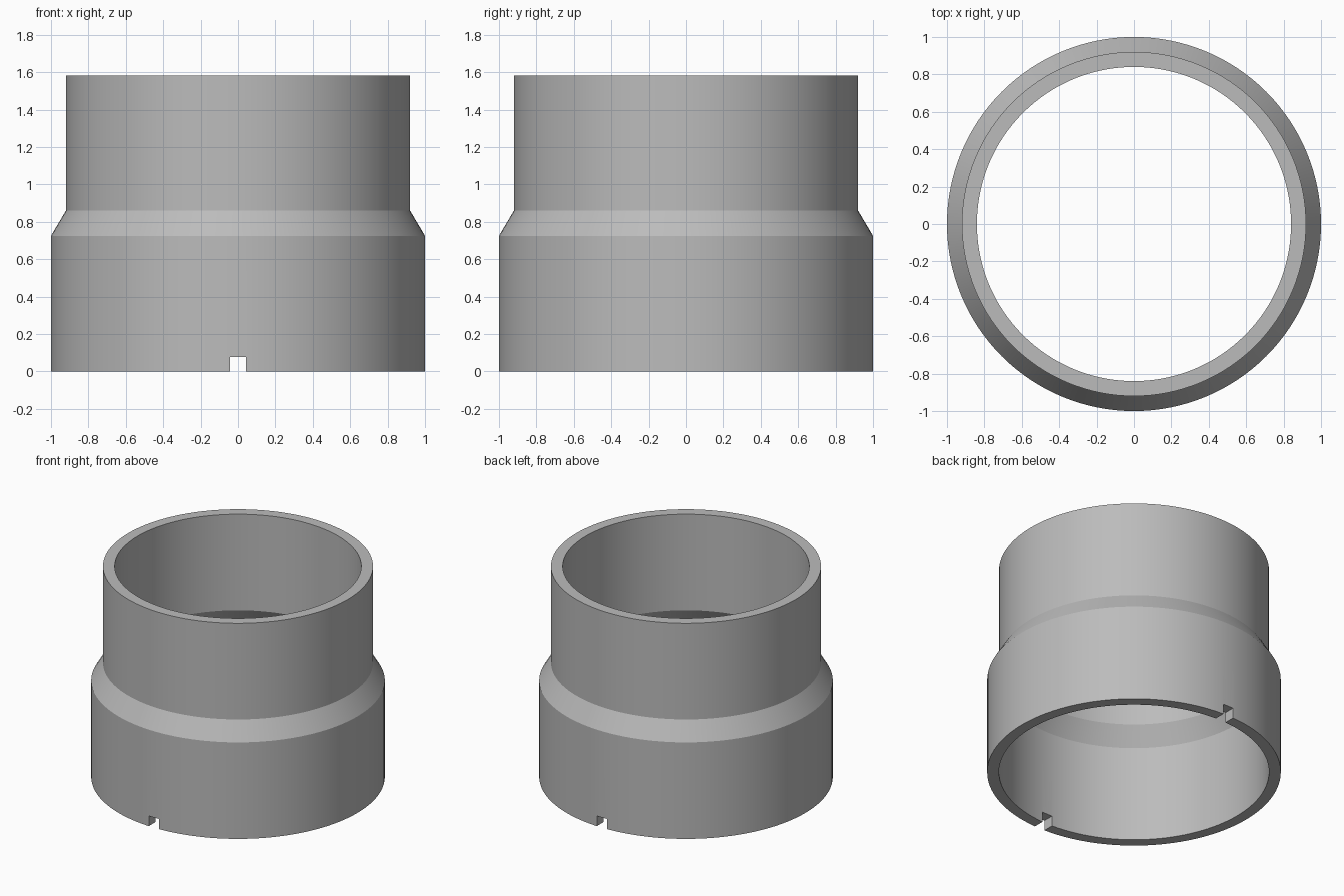
import bpy
import bmesh
import math

SEGMENTS = 128

default = bpy.data.objects.get("Cube")
if default:
    bpy.data.objects.remove(default, do_unlink=True)

# Plain grey material
grey = bpy.data.materials.new("plain_grey")
grey.use_nodes = True
colour = (0.5, 0.5, 0.5, 1.0)
grey.diffuse_color = colour
grey.node_tree.nodes["Principled BSDF"].inputs["Base Color"].default_value = colour


def lathe(name, profile):
    """Revolve a closed (radius, height) profile about z."""
    bm = bmesh.new()
    rings = []
    for i in range(SEGMENTS):
        a = 2 * math.pi * i / SEGMENTS
        rings.append([bm.verts.new((r * math.cos(a), r * math.sin(a), z))
                      for r, z in profile])
    n = len(profile)
    for i in range(SEGMENTS):
        here, there = rings[i], rings[(i + 1) % SEGMENTS]
        for j in range(n):
            k = (j + 1) % n
            bm.faces.new((here[j], there[j], there[k], here[k]))
    bmesh.ops.recalc_face_normals(bm, faces=bm.faces)
    mesh = bpy.data.meshes.new(name)
    bm.to_mesh(mesh)
    bm.free()
    obj = bpy.data.objects.new(name, mesh)
    bpy.context.collection.objects.link(obj)
    mesh.materials.append(grey)
    return obj


# Stepped sleeve: wide lower socket, conical shoulder, narrow upper socket
sleeve = lathe("stepped_sleeve", [
    (1.0, 0.0), (1.0, 0.725), (0.92, 0.86), (0.92, 1.583),
    (0.84, 1.583), (0.84, 0.86), (0.92, 0.72), (0.92, 0.0),
])

# Bar that cuts the front and back notches in the lower rim
bpy.ops.mesh.primitive_cube_add(size=1, location=(0, 0, 0))
cutter = bpy.context.object
cutter.name = "notch_cutter"
cutter.scale = (0.085, 2.4, 0.154)
cutter.data.materials.append(grey)
cutter.hide_render = True
bpy.context.view_layer.update()

notches = sleeve.modifiers.new("notches", 'BOOLEAN')
notches.operation = 'DIFFERENCE'
notches.solver = 'EXACT'
notches.object = cutter

bpy.ops.object.select_all(action='DESELECT')
sleeve.select_set(True)
bpy.context.view_layer.objects.active = sleeve
bpy.ops.object.modifier_apply(modifier=notches.name)
bpy.data.objects.remove(cutter, do_unlink=True)

# Round walls smooth, rims and shoulder edges crisp
bpy.ops.object.shade_smooth_by_angle(angle=math.radians(25))
